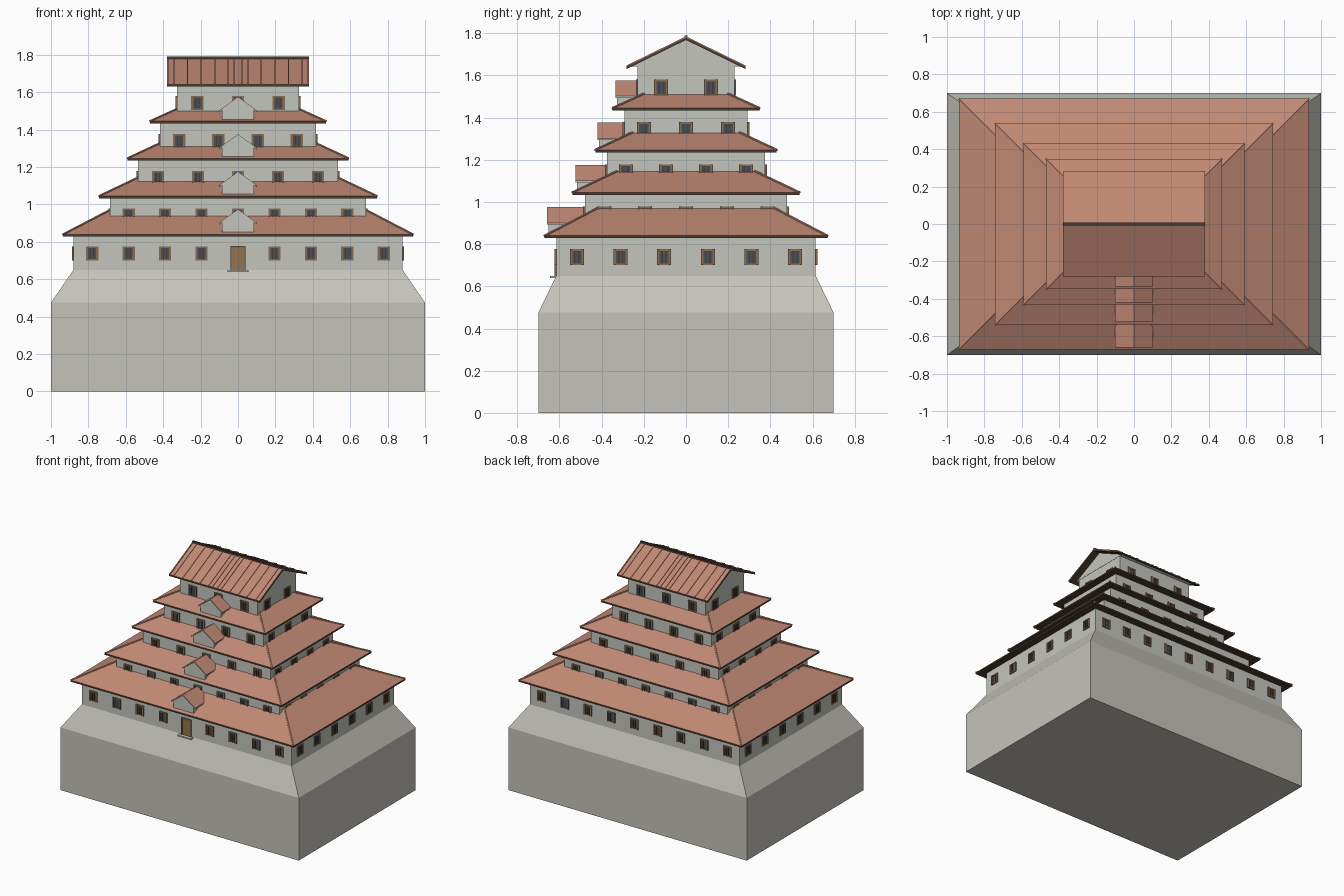
import bpy, bmesh, math
from mathutils import Matrix, Vector

if "Cube" in bpy.data.objects:
    bpy.data.objects.remove(bpy.data.objects["Cube"])


def mat(name, c):
    m = bpy.data.materials.new(name)
    m.diffuse_color = (*c, 1)
    m.use_nodes = True
    m.node_tree.nodes["Principled BSDF"].inputs["Base Color"].default_value = m.diffuse_color
    return m


STONE = mat("stone", (.56, .545, .50))
WALL = mat("plaster", (.56, .56, .52))
TILE = mat("clay tile", (.53, .25, .175))
TRIM = mat("dark timber", (.07, .045, .03))
FRAME = mat("window timber", (.25, .15, .08))
PANE = mat("window pane", (.06, .08, .11))
DOOR = mat("door timber", (.30, .17, .08))


def finish(name, bm, mats):
    bmesh.ops.recalc_face_normals(bm, faces=bm.faces)
    me = bpy.data.meshes.new(name)
    bm.to_mesh(me)
    bm.free()
    for m in mats:
        me.materials.append(m)
    ob = bpy.data.objects.new(name, me)
    bpy.context.collection.objects.link(ob)
    return ob


def box(bm, x0, x1, y0, y1, z0, z1, idx=0, rot=None):
    size = Matrix.Diagonal((x1 - x0, y1 - y0, z1 - z0, 1))
    m = Matrix.Translation(((x0 + x1) / 2, (y0 + y1) / 2, (z0 + z1) / 2)) @ size
    vs = bmesh.ops.create_cube(bm, size=1, matrix=(rot @ m) if rot else m)["verts"]
    for f in {f for v in vs for f in v.link_faces}:
        f.material_index = idx


def rings(bm, levels):
    """Stack of rectangles (half x, half y, z), joined and capped."""
    rows = [[bm.verts.new((sx * a, sy * b, z)) for sx, sy in ((-1, -1), (1, -1), (1, 1), (-1, 1))]
            for a, b, z in levels]
    for lo, hi in zip(rows, rows[1:]):
        for i in range(4):
            j = (i + 1) % 4
            bm.faces.new((lo[i], lo[j], hi[j], hi[i]))
    bm.faces.new(rows[0][::-1])
    bm.faces.new(rows[-1])


def prism(bm, pts, axis, lo, hi, idx=0):
    """Extrude a 2D (side, z) profile along x or y."""
    def put(p, t):
        return bm.verts.new((t, p[0], p[1]) if axis == "x" else (p[0], t, p[1]))
    a, b = [put(p, lo) for p in pts], [put(p, hi) for p in pts]
    n = len(pts)
    faces = [bm.faces.new(a[::-1]), bm.faces.new(b)]
    faces += [bm.faces.new((a[i], a[(i + 1) % n], b[(i + 1) % n], b[i])) for i in range(n)]
    for f in faces:
        f.material_index = idx


# Stone base with battered top
bm = bmesh.new()
rings(bm, [(1, .70, 0), (1, .70, .475), (.88, .615, .65)])
finish("stone_base", bm, [STONE])

# half x, half y, bottom, top, window z, front window x, side window y
TIERS = [
    (.88, .615, .65, .84, .738, [.195, .39, .585, .78], [.104, .31, .517]),
    (.685, .48, .84, 1.045, .94, [0, .195, .39, .585], [0, .194, .387]),
    (.535, .375, 1.045, 1.245, 1.14, [0, .214, .428], [.095, .285]),
    (.417, .292, 1.245, 1.445, 1.34, [.105, .315], [0, .2]),
    (.326, .23, 1.445, 1.645, 1.542, [0, .217], [.118]),
]
# eave half x, half y, underside z, slope height at upper wall
ROOFS = [(.935, .67, .828, .97), (.742, .538, 1.033, 1.143),
         (.59, .43, 1.235, 1.327), (.47, .348, 1.433, 1.51)]


def window(bm, rot, u, d, z, h):
    """Barred window on the wall at distance d, facing -y before rotation."""
    w, e = .033, .011
    box(bm, u - w, u + w, -d - .002, -d + .01, z - h, z + h, 1, rot)
    for s in (-1, 1):
        c = u + s * (w - e / 2)
        box(bm, c - e / 2, c + e / 2, -d - .008, -d + .01, z - h, z + h, 0, rot)
        c = z + s * (h - .004)
        box(bm, u - w, u + w, -d - .007, -d + .01, c - .004, c + .004, 0, rot)
    for k in (-.009, .009):
        box(bm, u + k - .003, u + k + .003, -d - .006, -d + .01, z - h, z + h, 2, rot)


for n, (hx, hy, z0, z1, wz, front, side) in enumerate(TIERS, 1):
    bm = bmesh.new()
    rings(bm, [(hx, hy, z0), (hx, hy, z1)])
    finish(f"tier_wall_{n}", bm, [WALL])
    bm = bmesh.new()
    for quarter in range(4):
        rot = Matrix.Rotation(quarter * math.pi / 2, 4, "Z")
        us, d = (front, hy) if quarter % 2 == 0 else (side, hx)
        for u in sorted({s * u for u in us for s in (-1, 1)}):
            window(bm, rot, u, d, wz, .038)
    # middle window fills the door position on the back
    if n == 1:
        window(bm, Matrix.Rotation(math.pi, 4, "Z"), 0, hy, wz, .038)
    finish(f"windows_{n}", bm, [FRAME, PANE, TRIM])

# Hipped skirt roofs with dark eaves and hip ridges
for n, (ex, ey, z, top) in enumerate(ROOFS, 1):
    run = ex - TIERS[n][0] + .01
    bm = bmesh.new()
    rings(bm, [(ex, ey, z), (ex, ey, z + .012), (ex - run, ey - run, top + .005)])
    bm.normal_update()
    for f in bm.faces:
        f.material_index = 0 if f.normal.z > .2 else 1
    finish(f"skirt_roof_{n}", bm, [TILE, TRIM])
    bm = bmesh.new()
    for sx in (-1, 1):
        for sy in (-1, 1):
            a = Vector((sx * ex, sy * ey, z + .011))
            b = Vector((sx * (ex - run), sy * (ey - run), top + .004))
            m = Matrix.Translation((a + b) / 2) @ (b - a).to_track_quat("Z", "Y").to_matrix().to_4x4()
            bmesh.ops.create_cone(bm, cap_ends=True, segments=6, radius1=.007, radius2=.007,
                                  depth=(b - a).length, matrix=m)
    finish(f"hip_ridges_{n}", bm, [TILE])


def gable_slabs(bm, half, eave, apex, t, axis, lo, hi):
    """Two sloping slabs; upward faces tile, the rest trim."""
    for s in (-1, 1):
        prism(bm, [(0, apex), (s * half, eave), (s * half, eave - t), (0, apex - t)], axis, lo, hi)
    bmesh.ops.recalc_face_normals(bm, faces=bm.faces)
    for f in bm.faces:
        f.material_index = 0 if f.normal.z > .2 else 1


# Top gable roof with ridge and tile ribs
bm = bmesh.new()
gable_slabs(bm, .282, 1.642, 1.78, .012, "x", -.38, .38)
finish("top_roof", bm, [TILE, TRIM])
bm = bmesh.new()
for x in (.02, .052, .125, .197, .27, .343, .376):
    for sx in (-1, 1):
        for s in (-1, 1):
            prism(bm, [(0, 1.779), (s * .282, 1.641), (s * .282, 1.647), (0, 1.785)],
                  "x", sx * x - .004, sx * x + .004)
finish("tile_ribs", bm, [TILE])
bm = bmesh.new()
box(bm, -.38, .38, -.007, .007, 1.772, 1.79)
finish("roof_ridge", bm, [TRIM])
bm = bmesh.new()
prism(bm, [(-.255, 1.643), (.255, 1.643), (0, 1.769)], "x", -.328, .328)
finish("gable_walls", bm, [WALL])

# Front dormers
for n, (front, back, apex) in enumerate([(-.66, -.47, .975), (-.525, -.365, 1.176),
                                         (-.42, -.282, 1.376), (-.335, -.22, 1.576)], 1):
    bm = bmesh.new()
    prism(bm, [(-.085, apex - .122), (.085, apex - .122), (.085, apex - .068),
               (0, apex - .006), (-.085, apex - .068)], "y", front + .008, back)
    finish(f"dormer_wall_{n}", bm, [WALL])
    bm = bmesh.new()
    gable_slabs(bm, .102, apex - .074, apex, .009, "y", front, back)
    finish(f"dormer_roof_{n}", bm, [TILE, WALL])

# Door with frame and step
bm = bmesh.new()
box(bm, -.032, .032, -.62, -.60, .65, .77, 0)
for s in (-1, 1):
    box(bm, s * .036 - .005, s * .036 + .005, -.624, -.60, .65, .778, 1)
box(bm, -.041, .041, -.624, -.60, .768, .778, 1)
finish("front_door", bm, [DOOR, FRAME])
bm = bmesh.new()
box(bm, -.055, .055, -.645, -.60, .64, .65)
finish("door_step", bm, [STONE])
